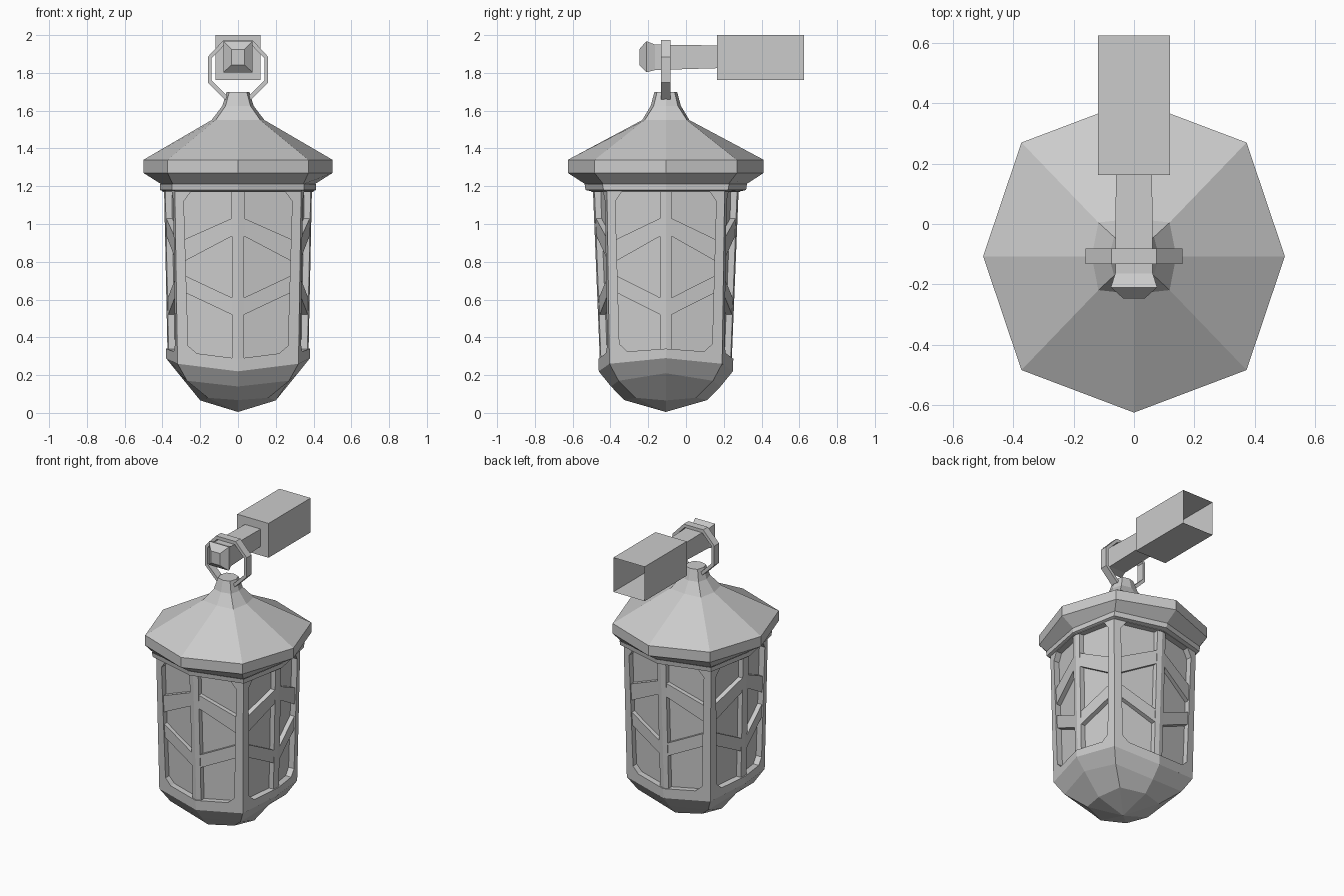
import bpy, bmesh
from mathutils import Vector

if "Cube" in bpy.data.objects:
    bpy.data.objects.remove(bpy.data.objects["Cube"])

CY = -0.107          # lantern axis in y
TOP, LOW = 1.21, 0.25


def finish(name, bm, y=0.0, mirror=False, recalc=True):
    if recalc:
        bmesh.ops.recalc_face_normals(bm, faces=bm.faces)
    me = bpy.data.meshes.new(name)
    bm.to_mesh(me)
    bm.free()
    ob = bpy.data.objects.new(name, me)
    bpy.context.collection.objects.link(ob)
    ob.location.y = y
    if mirror:
        m = ob.modifiers.new("mirror", 'MIRROR')
        m.use_axis = (True, True, False)
    return ob


def loft(name, rings, y=0.0, cap_start=True, cap_end=True):
    """Skin a list of closed point rings."""
    bm = bmesh.new()
    vs = [[bm.verts.new(p) for p in r] for r in rings]
    n = len(vs[0])
    for a, b in zip(vs, vs[1:]):
        for i in range(n):
            j = (i + 1) % n
            bm.faces.new((a[i], a[j], b[j], b[i]))
    if cap_start:
        bm.faces.new(vs[0])
    if cap_end:
        bm.faces.new(vs[-1])
    bmesh.ops.remove_doubles(bm, verts=bm.verts, dist=0.0005)
    return finish(name, bm, y)


def octa(ax, ay, cx, cy, zx, zy=None, zc=None):
    """Eight-sided ring: points on the axes and at the corners."""
    zy = zx if zy is None else zy
    zc = zx if zc is None else zc
    return [(ax, 0, zx), (cx, cy, zc), (0, ay, zy), (-cx, cy, zc),
            (-ax, 0, zx), (-cx, -cy, zc), (0, -ay, zy), (cx, -cy, zc)]


def rect(y, hx, z0, z1):
    return [(-hx, y, z0), (hx, y, z0), (hx, y, z1), (-hx, y, z1)]


def wall_point(side, u, z, depth):
    """Point on a half panel: u=0 mid bar, u=1 corner post."""
    t = (z - LOW) / (TOP - LOW)
    cx, cy = 0.32 + 0.015 * t, 0.298 + 0.014 * t
    ax, ay = 0.38 + 0.02 * t, 0.356 + 0.039 * t
    if side == 'x':
        return Vector((ax + (cx - ax) * u - depth, cy * u, z))
    return Vector((cx * u, ay + (cy - ay) * u - depth, z))


def slab(bm, side, poly, d0, d1=None):
    """Raised plate on a half panel, with walls going back to depth d1."""
    front = [bm.verts.new(wall_point(side, u, z, d0)) for u, z in poly]
    f = bm.faces.new(front)
    f.normal_update()
    flip = f.normal.dot(Vector((1, 1, 0))) < 0
    if flip:
        f.normal_flip()
    if d1 is None:
        return
    back = [bm.verts.new(wall_point(side, u, z, d1)) for u, z in poly]
    n = len(poly)
    for i in range(n):
        j = (i + 1) % n
        if poly[i][0] == poly[j][0] and poly[i][0] in (0, 1):
            continue
        w = bm.faces.new((front[i], back[i], back[j], front[j]))
        if flip:
            w.normal_flip()


# Roof with rim and neck
loft("roof", [octa(0.38, 0.39, 0.33, 0.31, 1.205),
              octa(0.405, 0.425, 0.345, 0.33, 1.21),
              octa(0.5, 0.518, 0.373, 0.377, 1.27),
              octa(0.5, 0.518, 0.373, 0.377, 1.34),
              octa(0.14, 0.125, 0.118, 0.112, 1.55),
              octa(0.083, 0.08, 0.066, 0.064, 1.625),
              octa(0.06, 0.06, 0.046, 0.046, 1.70)], CY)

# Moulding under the roof
loft("roof_moulding", [octa(0.395, 0.39, 0.33, 0.31, 1.172),
                       octa(0.412, 0.425, 0.35, 0.33, 1.18),
                       octa(0.412, 0.43, 0.35, 0.335, 1.212)], CY, False, False)

# Faceted bowl at the bottom
loft("bottom_bowl", [octa(0.381, 0.355, 0.32, 0.298, 0.29, 0.22, 0.26),
                     octa(0.317, 0.29, 0.27, 0.25, 0.21, 0.14, 0.17),
                     octa(0.2, 0.22, 0.16, 0.16, 0.066, 0.068, 0.08),
                     octa(0, 0, 0, 0, 0.005)], CY, False, False)

# Window frames, bars and panes: one quarter, mirrored
frame, bars, panes = bmesh.new(), bmesh.new(), bmesh.new()
for side, base, sill, foot in (('x', 0.29, 0.34, 0.325), ('y', 0.22, 0.287, 0.315)):
    slab(frame, side, [(0, TOP), (1, TOP), (1, 0.26), (0, base), (0, sill),
                       (0.68, foot), (0.82, foot + 0.04),
                       (0.86, 1.12), (0.75, 1.17), (0, 1.17)], 0, 0.045)
    slab(panes, side, [(0, TOP), (1, TOP), (1, 0.28), (0, sill - 0.04)], 0.042)
    slab(bars, side, [(0, 1.18), (0.1, 1.18), (0.1, sill - 0.01), (0, sill - 0.01)], 0.008, 0.045)
    slab(bars, side, [(0.1, 1.03), (0.88, 0.915), (0.88, 0.80), (0.1, 0.935)], 0.01, 0.045)
    slab(bars, side, [(0.1, 0.61), (0.88, 0.73), (0.88, 0.64), (0.1, 0.52)], 0.01, 0.045)
finish("window_frame", frame, CY, True, False)
finish("window_bars", bars, CY, True, False)
finish("window_panes", panes, CY, True, False)

# Hanging ring: eight-sided band in the xz plane
outer = [(0.07, 1.66), (0.16, 1.75), (0.16, 1.885), (0.075, 1.975)]
inner = [(0.06, 1.68), (0.14, 1.76), (0.14, 1.877), (0.067, 1.953)]
full = [h + [(-x, z) for x, z in reversed(h)] for h in (outer, inner)]
half = 0.026
ring = [[(x, y, z) for x, z in pts] for pts, y in
        ((full[0], -half), (full[0], half), (full[1], half), (full[1], -half), (full[0], -half))]
loft("hanging_ring", ring, CY, False, False)

# Arm with flared tip
loft("arm", [rect(0.17, 0.06, 1.825, 1.945), rect(-0.164, 0.062, 1.815, 1.95),
             rect(-0.21, 0.077, 1.803, 1.968), rect(-0.247, 0.035, 1.842, 1.925)])

# Wall block, open at the back
loft("wall_block", [rect(0.163, 0.12, 1.762, 2.0), rect(0.625, 0.12, 1.762, 2.0)],
     0, True, False)
